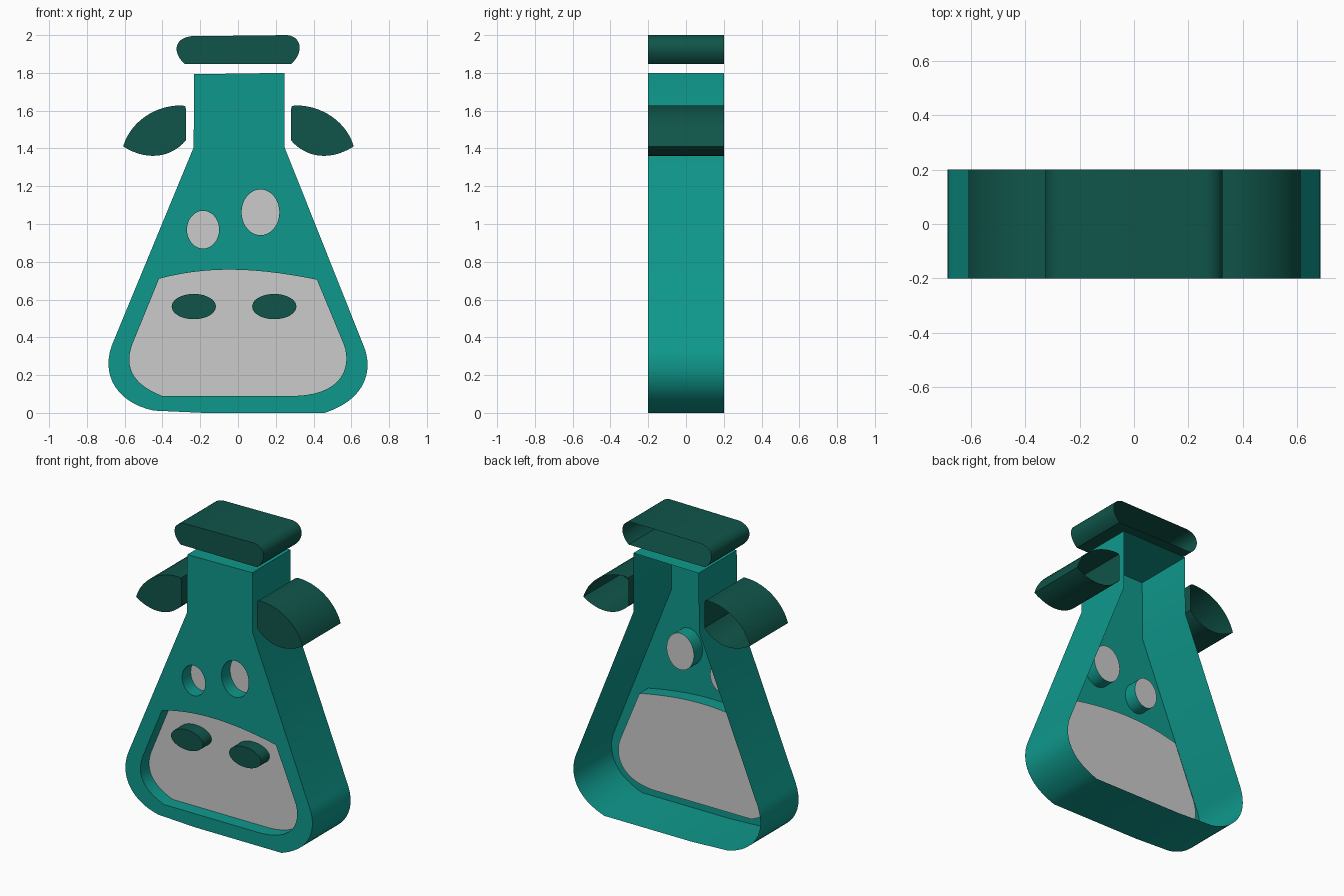
import bpy, bmesh, math

if "Cube" in bpy.data.objects:
    bpy.data.objects.remove(bpy.data.objects["Cube"])

FRONT, BACK, PANEL = -0.2, 0.2, -0.11


def material(name, rgb):
    m = bpy.data.materials.new(name)
    m.diffuse_color = (*rgb, 1)
    m.use_nodes = True
    m.node_tree.nodes["Principled BSDF"].inputs["Base Color"].default_value = m.diffuse_color
    return m


TEAL = material("teal", (0.0047, 0.315, 0.262))
DARK = material("dark_green", (0.005, 0.091, 0.068))


def outline(start, *steps, n=14):
    """Closed profile: a 2-tuple is a line, a 6-tuple a cubic curve."""
    pts = [start]
    for s in steps:
        if len(s) == 2:
            pts.append(s)
            continue
        a, b, c, d = pts[-1], s[0:2], s[2:4], s[4:6]
        for i in range(1, n + 1):
            t = i / n
            u = 1 - t
            pts.append(tuple(u**3 * a[k] + 3*u*u*t * b[k] + 3*u*t*t * c[k] + t**3 * d[k]
                             for k in (0, 1)))
    if math.dist(pts[0], pts[-1]) < 1e-5:
        pts.pop()
    return pts


def ellipse(cx, cz, rx, rz, n=40):
    return [(cx + rx * math.cos(2 * math.pi * i / n), cz + rz * math.sin(2 * math.pi * i / n))
            for i in range(n)]


def plate(name, profile, front, back=None, holes=(), mat=None):
    """Filled front face with optional holes, walls running back, rear left open."""
    bm = bmesh.new()
    edges, walls = [], []
    for i, loop in enumerate([profile, *holes]):
        ring = [bm.verts.new((x, front, z)) for x, z in loop]
        edges += [bm.edges.new((ring[k - 1], ring[k])) for k in range(len(ring))]
        walls.append((ring, back if i == 0 else PANEL))
    bmesh.ops.triangle_fill(bm, use_beauty=True, edges=edges, normal=(0, -1, 0))
    if back is not None:
        for ring, y in walls:
            rear = [bm.verts.new((v.co.x, y, v.co.z)) for v in ring]
            for k in range(len(ring)):
                bm.faces.new((ring[k - 1], ring[k], rear[k], rear[k - 1]))
    bmesh.ops.recalc_face_normals(bm, faces=bm.faces)
    bm.normal_update()
    cap = next(f for f in bm.faces if abs(f.normal.y) > 0.9)
    if cap.normal.y > 0:
        bmesh.ops.reverse_faces(bm, faces=bm.faces)
    mesh = bpy.data.meshes.new(name)
    bm.to_mesh(mesh)
    bm.free()
    obj = bpy.data.objects.new(name, mesh)
    bpy.context.collection.objects.link(obj)
    if mat:
        mesh.materials.append(mat)
    bpy.ops.object.select_all(action='DESELECT')
    obj.select_set(True)
    bpy.context.view_layer.objects.active = obj
    bpy.ops.object.shade_smooth_by_angle(angle=math.radians(30))
    return obj


# Flask-shaped body with recessed muzzle and eyes
body = outline((-0.232, 1.793), (0.245, 1.80), (0.245, 1.41), (0.665, 0.355),
               (0.71, 0.25, 0.70, 0.08, 0.46, 0.0), (-0.18, 0.0), (-0.445, 0.012),
               (-0.63, 0.05, -0.73, 0.19, -0.667, 0.36), (-0.235, 1.405))
muzzle = outline((-0.418, 0.71), (-0.16, 0.78, 0.10, 0.77, 0.418, 0.705), (0.561, 0.36),
                 (0.60, 0.25, 0.56, 0.10, 0.31, 0.09), (-0.402, 0.09),
                 (-0.53, 0.14, -0.61, 0.22, -0.561, 0.36))
eyes = {"left": ellipse(-0.185, 0.97, 0.085, 0.10), "right": ellipse(0.119, 1.062, 0.10, 0.121)}
plate("body", body, FRONT, BACK, [muzzle, *eyes.values()], TEAL)

# Grey panels at the bottom of the recesses
plate("muzzle_panel", muzzle, PANEL)
for side, e in eyes.items():
    plate(side + "_eye", e, PANEL)

# Nostrils
for side, cx in (("left", -0.234), ("right", 0.192)):
    plate(side + "_nostril", ellipse(cx, 0.563, 0.117, 0.067), FRONT, PANEL, mat=DARK)

# Ears
ear = outline((-0.275, 1.605), (-0.275, 1.443), (-0.36, 1.345, -0.49, 1.335, -0.608, 1.411),
              (-0.57, 1.54, -0.44, 1.63, -0.295, 1.628), (-0.28, 1.624))
for side, s, dx in (("left", 1, 0), ("right", -1, 0.005)):
    plate(side + "_ear", [(s * x + dx, z) for x, z in ear], FRONT, BACK, mat=DARK)

# Stopper above the neck
stopper = outline((-0.25, 1.994), (0.26, 2.0), (0.345, 1.99, 0.345, 1.90, 0.28, 1.846),
                  (-0.28, 1.846), (-0.345, 1.90, -0.345, 1.98, -0.25, 1.994))
plate("stopper", stopper, FRONT, BACK, mat=DARK)
